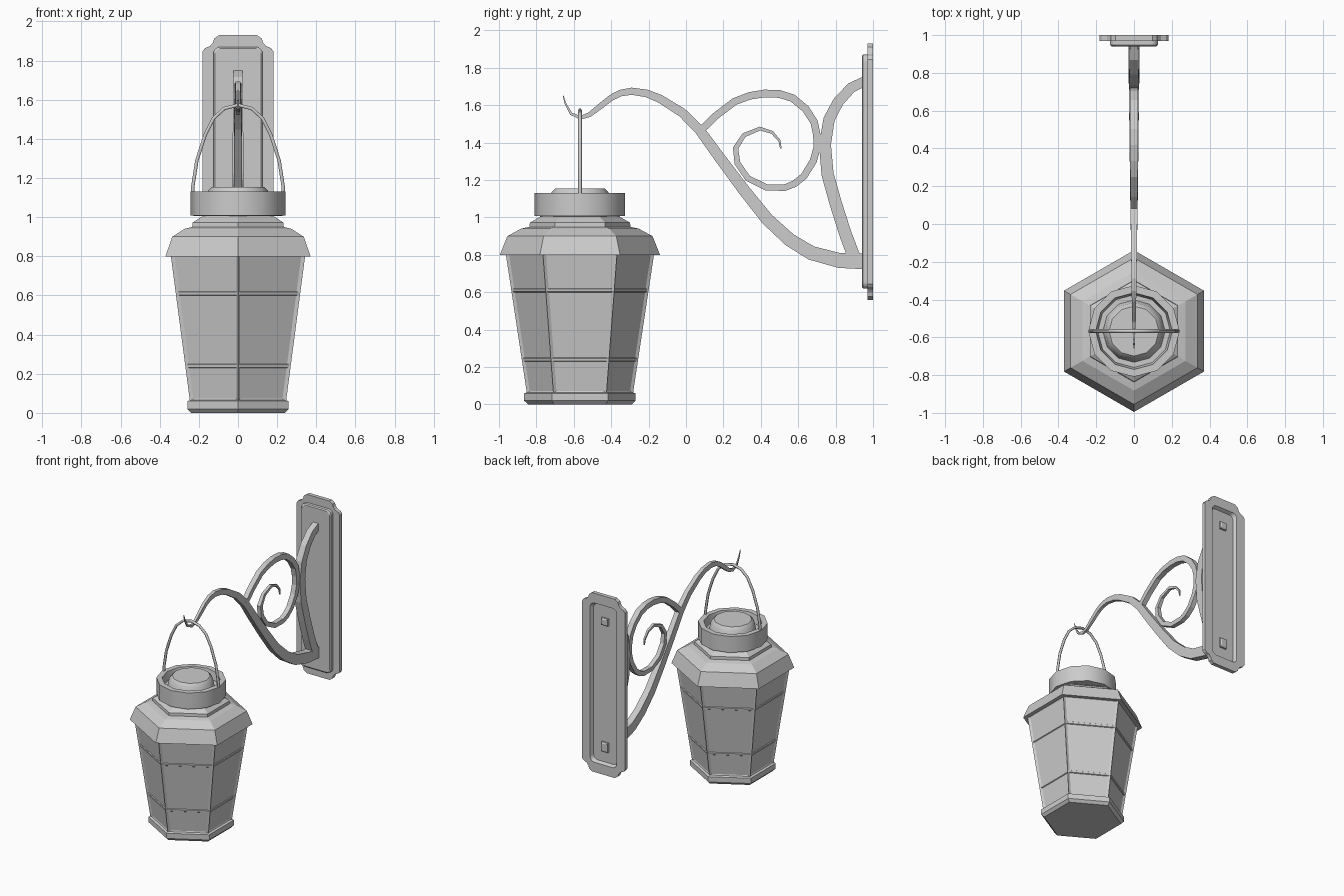
import bpy, bmesh, math
from mathutils import Vector

if "Cube" in bpy.data.objects:
    bpy.data.objects.remove(bpy.data.objects["Cube"])

CY = -0.567  # lantern axis


def finish(name, bm, smooth=None):
    bmesh.ops.recalc_face_normals(bm, faces=bm.faces)
    me = bpy.data.meshes.new(name)
    bm.to_mesh(me)
    bm.free()
    ob = bpy.data.objects.new(name, me)
    bpy.context.collection.objects.link(ob)
    if smooth:
        bpy.ops.object.select_all(action='DESELECT')
        ob.select_set(True)
        bpy.context.view_layer.objects.active = ob
        bpy.ops.object.shade_smooth_by_angle(angle=math.radians(smooth))
    return ob


def loft(loops, closed=False):
    """Bridge equal-length point loops, capping the ends or joining them."""
    bm = bmesh.new()
    rings = [[bm.verts.new(p) for p in lp] for lp in loops]
    n = len(rings[0])
    pairs = list(zip(rings, rings[1:])) + ([(rings[-1], rings[0])] if closed else [])
    for a, b in pairs:
        for i in range(n):
            j = (i + 1) % n
            bm.faces.new((a[i], a[j], b[j], b[i]))
    if not closed:
        bm.faces.new(rings[0])
        bm.faces.new(rings[-1])
    return bm


def lathe(profile, n, closed=False):
    """n-sided turned shape about the lantern axis, one corner facing front."""
    return loft([[(r * math.sin(2 * math.pi * i / n), CY - r * math.cos(2 * math.pi * i / n), z)
                  for i in range(n)] for r, z in profile], closed)


def sweep(pts, widths, depth, place, n=4):
    """Tapered bar along a planar path; place(u, v, d) maps to 3D."""
    pts = [Vector(p) for p in pts]
    k = math.sqrt(2) if n == 4 else 1
    loops = []
    for i, p in enumerate(pts):
        t = (pts[min(i + 1, len(pts) - 1)] - pts[max(i - 1, 0)]).normalized()
        nor = Vector((-t.y, t.x))
        ring = []
        for s in range(n):
            a = 2 * math.pi * (s + 0.5) / n
            q = p + nor * (k * widths[i] * math.cos(a))
            ring.append(place(q.x, q.y, k * widths[i] * depth * math.sin(a)))
        loops.append(ring)
    return loft(loops)


def taper(stops, n):
    """Interpolate a few width stops over n points."""
    out = []
    for i in range(n):
        f = i / (n - 1) * (len(stops) - 1)
        j = min(int(f), len(stops) - 2)
        out.append(stops[j] + (stops[j + 1] - stops[j]) * (f - j))
    return out


side = lambda u, v, d: (d, u, v)
front = lambda u, v, d: (u, CY + d, v)

# Wall plate: stepped-corner back, raised front panel, recessed rear
STEP = [(0, -.085), (-.012, -.068), (-.04, -.055), (-.054, -.038), (-.06, -.018), (-.085, 0)]
ROUND = [(.035 * (math.cos(a) - 1), .035 * (math.sin(a) - 1))
         for a in [math.pi / 2 * i / 5 for i in range(6)]]


def plate_loop(y, w, h, corner):
    q = [(w + a, h + b) for a, b in corner]
    pts = q + [(-a, b) for a, b in q[::-1]] + [(-a, -b) for a, b in q] + [(a, -b) for a, b in q[::-1]]
    return [(a, y, 1.245 + b) for a, b in pts]


finish("wall_plate", loft([
    plate_loop(.94, .118, .617, ROUND), plate_loop(.947, .126, .625, ROUND),
    plate_loop(.97, .126, .625, ROUND), plate_loop(.97, .182, .685, STEP),
    plate_loop(1.0, .182, .685, STEP), plate_loop(1.0, .112, .61, ROUND),
    plate_loop(.975, .1, .598, ROUND)]))

# Bar ends showing through the back of the plate
for label, z, s in (("upper", 1.725, .028), ("lower", .765, .037)):
    finish(label + "_bar_end", loft([
        [(a * w, y, z + b * s) for a, b in ((-1, -1), (1, -1), (1, 1), (-1, 1))]
        for y, w, s in ((.96, .028, s), (.988, .028, s), (.994, .018, s - .01))]))

# Main arm ending in a hook
arm = [(.955, .765), (.82, .77), (.67, .81), (.555, .88), (.435, .99), (.315, 1.14),
       (.18, 1.32), (.075, 1.465), (-.02, 1.56), (-.14, 1.635), (-.21, 1.663), (-.29, 1.675),
       (-.35, 1.665), (-.4, 1.64), (-.46, 1.593), (-.515, 1.55), (-.565, 1.533),
       (-.615, 1.555), (-.645, 1.61), (-.657, 1.652)]
finish("hook_arm", sweep(arm, taper([.042, .032, .021, .015, .002], len(arm)), .7, side))

# Curved brace against the plate
brace = [(.955, 1.728), (.885, 1.695), (.815, 1.62), (.765, 1.525), (.743, 1.39),
         (.757, 1.23), (.802, 1.07), (.853, .91), (.9, .785)]
finish("curved_brace", sweep(brace, taper([.026, .032, .034], len(brace)), .85, side))

# Spiral scroll
scroll = [(.07, 1.455), (.155, 1.54), (.26, 1.62), (.34, 1.65), (.42, 1.663), (.5, 1.66),
          (.57, 1.638), (.64, 1.58), (.685, 1.51), (.7, 1.44), (.7, 1.37), (.68, 1.3),
          (.63, 1.22), (.58, 1.18), (.53, 1.16), (.43, 1.16), (.33, 1.21), (.275, 1.29),
          (.265, 1.37), (.31, 1.44), (.395, 1.475), (.46, 1.455), (.5, 1.41), (.507, 1.368)]
finish("spiral_scroll", sweep(scroll, taper([.019, .021, .019, .016, .004], len(scroll)), 1.0, side))

# Lantern base
finish("lantern_base", lathe([(.277, 0), (.298, .02), (.298, .06), (.28, .065)], 6))

# Glass body with panes sunk between corner posts
bm = lathe([(.283, .055), (.398, .815)], 6)
panes = [f for f in bm.faces if len(f.verts) == 4]
bmesh.ops.recalc_face_normals(bm, faces=bm.faces)
bmesh.ops.inset_individual(bm, faces=panes, thickness=.017, depth=-.01, use_even_offset=True)
finish("lantern_body", bm)

# Thin glazing bars around the panes
for label, z in (("lower", .24), ("upper", .61)):
    r = .283 + (z - .055) * .115 / .76 - .014
    finish(label + "_glazing_bar", lathe(
        [(r - .006, z - .014), (r + .008, z - .007), (r + .01, z + .007), (r - .002, z + .014)], 6, True))

# Stepped hexagonal roof
finish("roof", lathe([(.385, .805), (.428, .8), (.388, .9), (.315, .94), (.27, .95),
                      (.268, .972), (.205, 1.008), (.19, 1.015)], 6))

# Round collar with a groove and a raised cap inside
finish("collar_and_cap", lathe([(.19, 1.005), (.242, 1.008), (.242, 1.132), (.203, 1.132),
                                (.192, 1.07), (.165, 1.07), (.152, 1.135), (.132, 1.155)], 12), 35)

# Wire handle over the hook
half = [(.222, 1.06), (.232, 1.15), (.21, 1.29), (.168, 1.42), (.125, 1.505), (.07, 1.555)]
handle = [(-x, z) for x, z in half] + [(0, 1.573)] + half[::-1]
finish("wire_handle", sweep(handle, [.01] * len(handle), 1, front, 6), 65)
